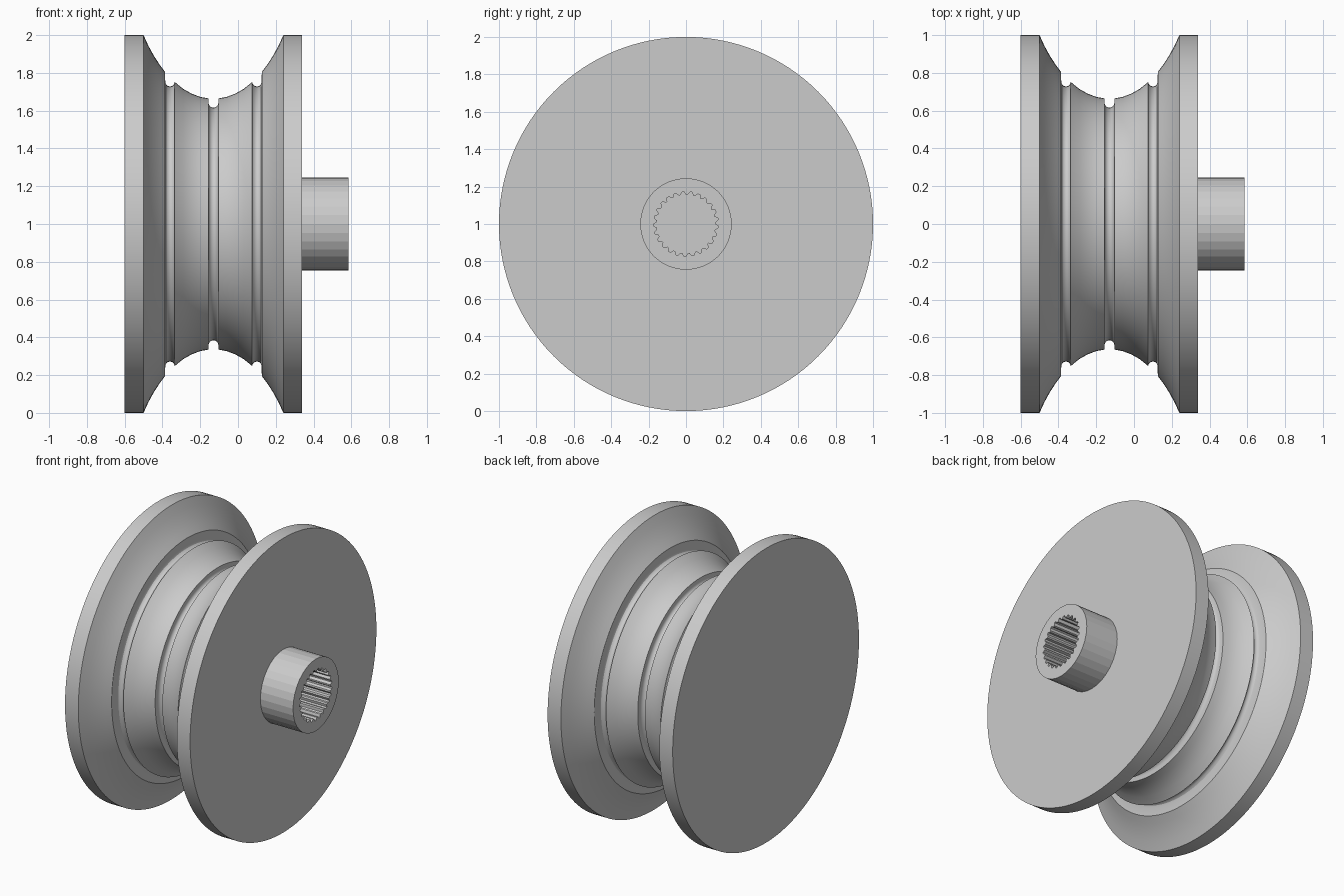
import bpy
import bmesh
from math import cos, sin, pi, radians

cube = bpy.data.objects.get("Cube")
if cube:
    bpy.data.objects.remove(cube, do_unlink=True)

AXIS_Z = 1.0      # height of the wheel axis
MID = -0.13       # middle of the wheel along x
HUB_START, HUB_END = 0.34, 0.585

# One plain grey metal
grey = bpy.data.materials.new("grey_metal")
grey.use_nodes = True
grey.diffuse_color = (0.6, 0.6, 0.6, 1)
grey.node_tree.nodes["Principled BSDF"].inputs["Base Color"].default_value = (0.6, 0.6, 0.6, 1)


def finish(name, bm, angle):
    bmesh.ops.recalc_face_normals(bm, faces=bm.faces)
    mesh = bpy.data.meshes.new(name)
    bm.to_mesh(mesh)
    bm.free()
    mesh.materials.append(grey)
    obj = bpy.data.objects.new(name, mesh)
    bpy.context.collection.objects.link(obj)
    bpy.ops.object.select_all(action='DESELECT')
    obj.select_set(True)
    bpy.context.view_layer.objects.active = obj
    bpy.ops.object.shade_smooth_by_angle(angle=radians(angle))
    return obj


def ring(bm, x, radii):
    """Closed ring of vertices around the wheel axis."""
    n = len(radii)
    return [bm.verts.new((x, r * cos(2 * pi * i / n), AXIS_Z + r * sin(2 * pi * i / n)))
            for i, r in enumerate(radii)]


def bridge(bm, a, b):
    n = len(a)
    for i in range(n):
        j = (i + 1) % n
        bm.faces.new((a[i], a[j], b[j], b[i]))


# Wheel: half profile as (distance from middle, radius), mirrored about the middle
groove = [(0.205 + 0.025 * (1 - cos(t * pi / 6)), 0.752 - 0.024 * sin(t * pi / 6))
          for t in range(7)]
centre = [(0.026 * sin(t * pi / 10), 0.642 - 0.026 * cos(t * pi / 10)) for t in range(1, 6)]
half = (centre + [(0.027, 0.665), (0.07, 0.673), (0.115, 0.69), (0.16, 0.715)] + groove
        + [(0.256, 0.805), (0.285, 0.844), (0.315, 0.89), (0.345, 0.945), (0.37, 1.0), (0.47, 1.0)])
profile = [(MID - d, r) for d, r in reversed(half)] + [(MID, 0.616)] + [(MID + d, r) for d, r in half]

bm = bmesh.new()
rings = [ring(bm, x, [r] * 128) for x, r in profile]
for a, b in zip(rings, rings[1:]):
    bridge(bm, a, b)
bm.faces.new(rings[0])
bm.faces.new(rings[-1])
finish("grooved_wheel", bm, 30)

# Hub: tube with a toothed bore
TEETH = 25
outer = [0.245] * 32
teeth = [0.157, 0.157, 0.173, 0.173] * TEETH
bm = bmesh.new()
outer_rings = [ring(bm, x, outer) for x in (HUB_START, HUB_END)]
bore_rings = [ring(bm, x, teeth) for x in (HUB_START + 0.001, HUB_END)]
bridge(bm, *outer_rings)
bridge(bm, *bore_rings)
rim_edges = [bm.edges.get((loop[i - 1], loop[i]))
             for loop in (outer_rings[1], bore_rings[1]) for i in range(len(loop))]
bmesh.ops.triangle_fill(bm, edges=rim_edges, use_beauty=True, normal=(1, 0, 0))
bm.faces.new(bore_rings[0])
finish("splined_hub", bm, 5)
